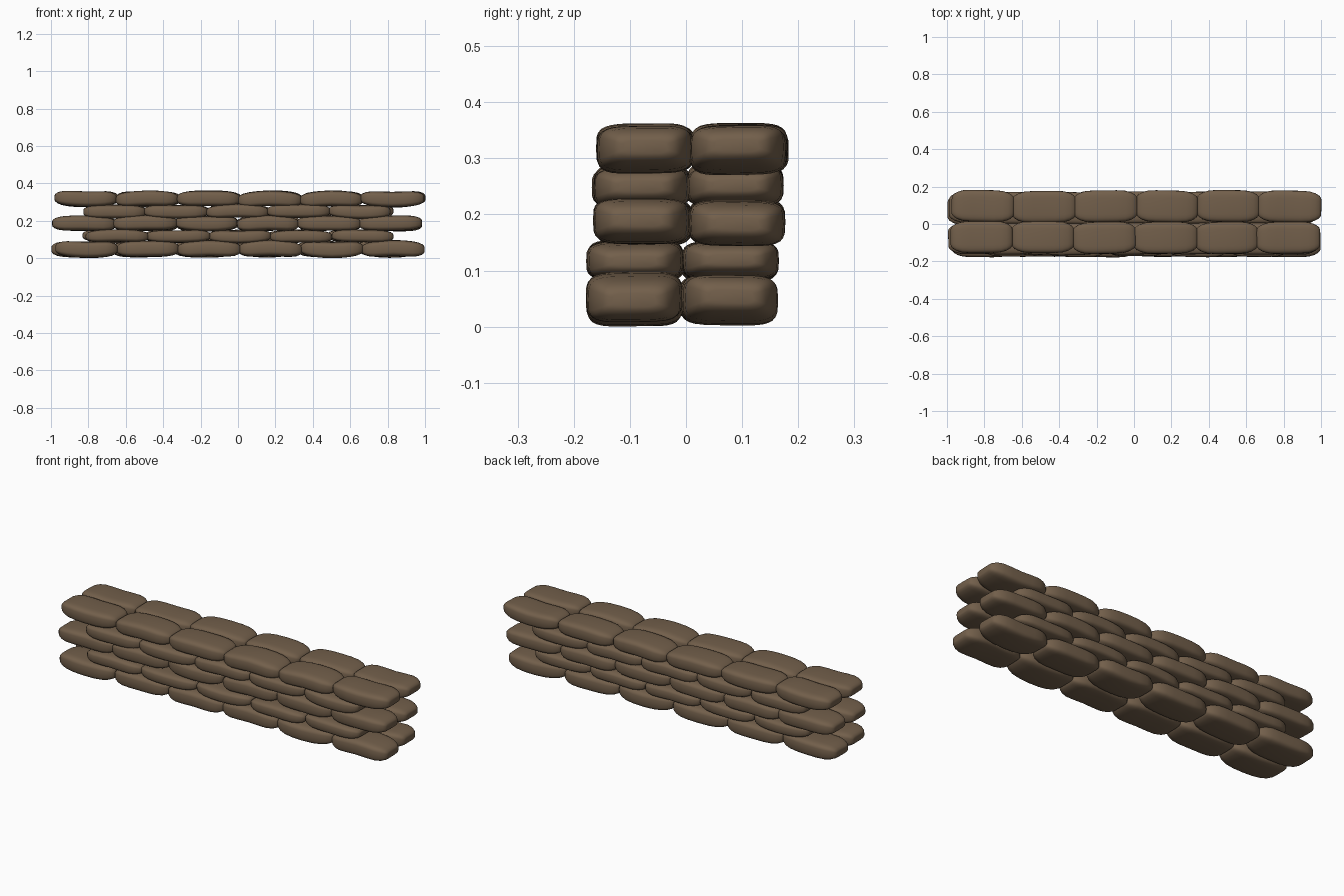
import bpy, bmesh, math, random
from mathutils import Matrix, Vector

if "Cube" in bpy.data.objects:
    bpy.data.objects.remove(bpy.data.objects["Cube"])

random.seed(4)

burlap = bpy.data.materials.new("brown burlap")
burlap.diffuse_color = (0.17, 0.115, 0.07, 1)
burlap.use_nodes = True
burlap.node_tree.nodes["Principled BSDF"].inputs["Base Color"].default_value = burlap.diffuse_color

# Half of a bag, from the middle to the tip: (x, half width, half height)
HALF = [(0.0, 0.085, 0.042), (0.06, 0.085, 0.042), (0.105, 0.082, 0.040),
        (0.135, 0.073, 0.035), (0.155, 0.061, 0.027), (0.164, 0.051, 0.019),
        (0.167, 0.040, 0.012)]
STATIONS = [(-x, w, h) for x, w, h in reversed(HALF[1:])] + HALF
SIDES = 28


def spow(v, p):
    return math.copysign(abs(v) ** p, v)


def make_bag(name, centre, size):
    """A stuffed bag lofted from rounded-rectangle rings, slightly sagging."""
    bm = bmesh.new()
    rings = []
    sag = random.uniform(-0.005, 0.005)
    skew = random.uniform(-0.02, 0.02)
    for x, w, h in STATIONS:
        ring = []
        for i in range(SIDES):
            a = 2 * math.pi * i / SIDES
            y = w * spow(math.cos(a), 0.45)
            z = h * spow(math.sin(a), 0.5)
            z += sag * math.cos(x / 0.167 * math.pi) + skew * y
            ring.append(bm.verts.new((x * size[0], y * size[1], z * size[2])))
        rings.append(ring)
    for r, s in zip(rings, rings[1:]):
        for i in range(SIDES):
            j = (i + 1) % SIDES
            bm.faces.new((r[i], r[j], s[j], s[i]))
    bm.faces.new(rings[0])
    bm.faces.new(rings[-1])
    bmesh.ops.recalc_face_normals(bm, faces=bm.faces)
    turn = Matrix.Rotation(random.uniform(-0.025, 0.025), 4, 'Z') @ \
        Matrix.Rotation(random.uniform(-0.015, 0.015), 4, 'Y')
    bm.transform(Matrix.Translation(Vector(centre)) @ turn)
    mesh = bpy.data.meshes.new(name)
    bm.to_mesh(mesh)
    bm.free()
    mesh.materials.append(burlap)
    for p in mesh.polygons:
        p.use_smooth = True
    bpy.context.collection.objects.link(bpy.data.objects.new(name, mesh))


# Courses: (bags, centre z, height scale, front x shift, back x shift, split y)
COURSES = [(6, 0.049, 1.02, 0.01, -0.012, -0.008),
           (5, 0.117, 0.80, 0.01, -0.008, -0.006),
           (6, 0.186, 0.96, -0.005, 0.0, 0.006),
           (5, 0.250, 0.86, -0.005, 0.005, 0.004),
           (6, 0.318, 0.98, 0.005, 0.012, 0.011)]
STEP = 0.328

for row, (count, z, tall, front, back, split) in enumerate(COURSES):
    for side, shift, label in ((-1, front, "front"), (1, back, "back")):
        for i in range(count):
            x = (i - (count - 1) / 2) * STEP + shift
            y = split + side * 0.083 + random.uniform(-0.003, 0.003)
            dz = random.uniform(-0.002, 0.002)
            make_bag(f"{label}_bag_{row + 1}_{i + 1}", (x, y, z + dz),
                     (random.uniform(0.98, 1.02), 1.0, tall))
